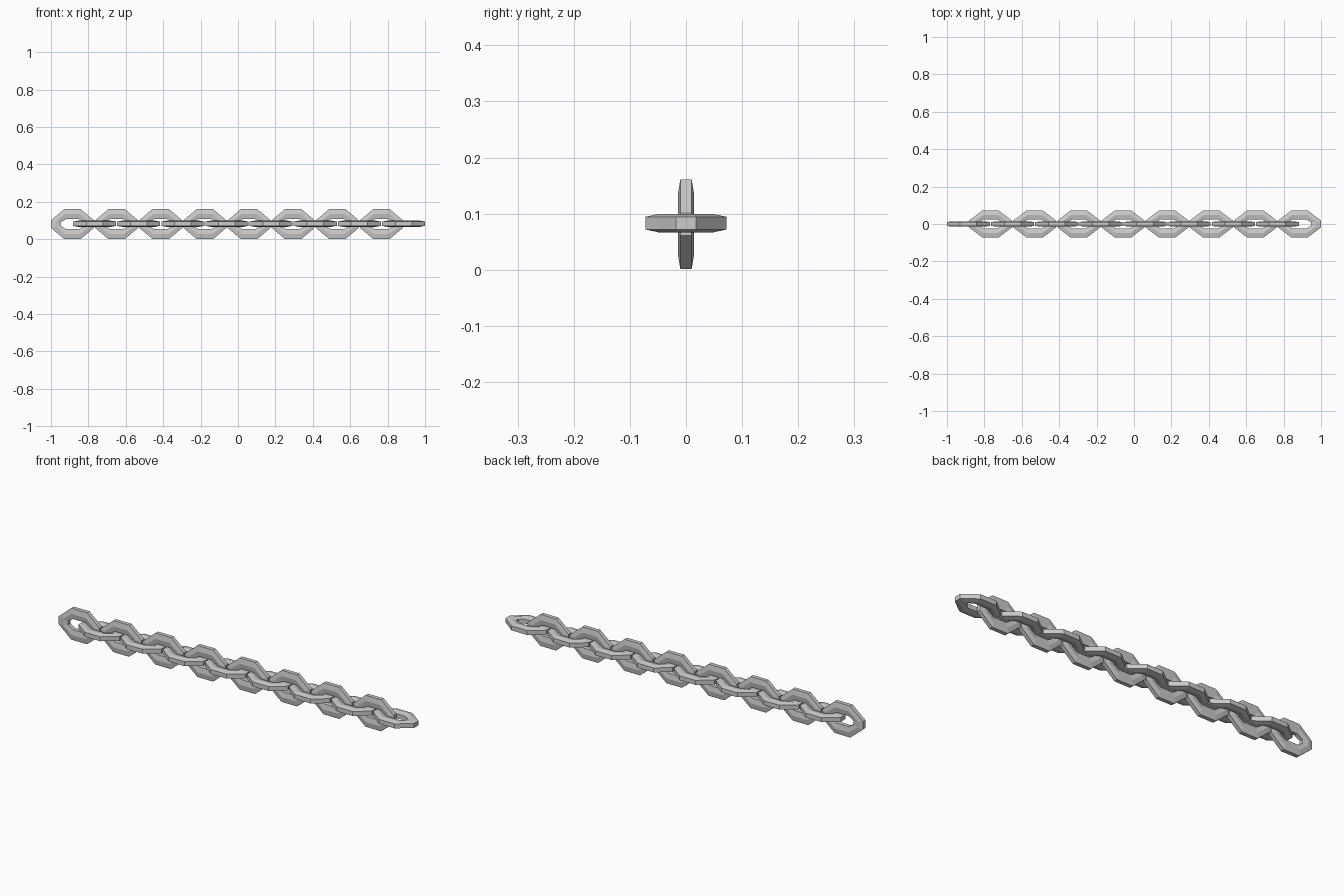
import bpy, bmesh
from mathutils import Matrix
from math import radians

if "Cube" in bpy.data.objects:
    bpy.data.objects.remove(bpy.data.objects["Cube"])

COUNT, END, MID_Z = 16, 0.885, 0.082


def ring(end_x, end_h, side_x, side_h):
    """Eight-sided elongated loop in the x/z plane."""
    q = [(end_x, end_h), (side_x, side_h)]
    top = q + [(-x, h) for x, h in reversed(q)]
    return top + [(-x, -h) for x, h in top]


# Hexagonal bar: outer edge, widest middle, inner edge
outer = ring(0.115, 0.020, 0.044, 0.080)
inner = ring(0.062, 0.010, 0.034, 0.027)
middle = [((a + c) / 2, (b + d) / 2) for (a, b), (c, d) in zip(outer, inner)]
LOOPS = [(outer, -0.010), (outer, 0.010), (middle, 0.0145),
         (inner, 0.010), (inner, -0.010), (middle, -0.0145)]


def link_mesh(name, matrix):
    bm = bmesh.new()
    rows = [[bm.verts.new((x, y, z)) for x, z in pts] for pts, y in LOOPS]
    for i in range(6):
        a, b = rows[i], rows[(i + 1) % 6]
        for j in range(8):
            k = (j + 1) % 8
            bm.faces.new((a[j], a[k], b[k], b[j]))
    bm.transform(matrix)
    bmesh.ops.recalc_face_normals(bm, faces=bm.faces)
    me = bpy.data.meshes.new(name)
    bm.to_mesh(me)
    bm.free()
    return me


# Upright links, and slightly thicker, narrower flat links
upright = link_mesh("upright_link", Matrix.Identity(4))
flat = link_mesh("flat_link", Matrix.Diagonal((1, 0.9, 1.14, 1)) @ Matrix.Rotation(radians(90), 4, 'X'))

# Alternate the links along the chain
for i in range(COUNT):
    me = flat if i % 2 else upright
    ob = bpy.data.objects.new(f"{me.name}_{i + 1}", me)
    ob.location = (-END + 2 * END * i / (COUNT - 1), 0, MID_Z + (0.001 if i % 2 else -0.001))
    bpy.context.collection.objects.link(ob)
    if not i % 2:
        ob.location.z = 0.081
